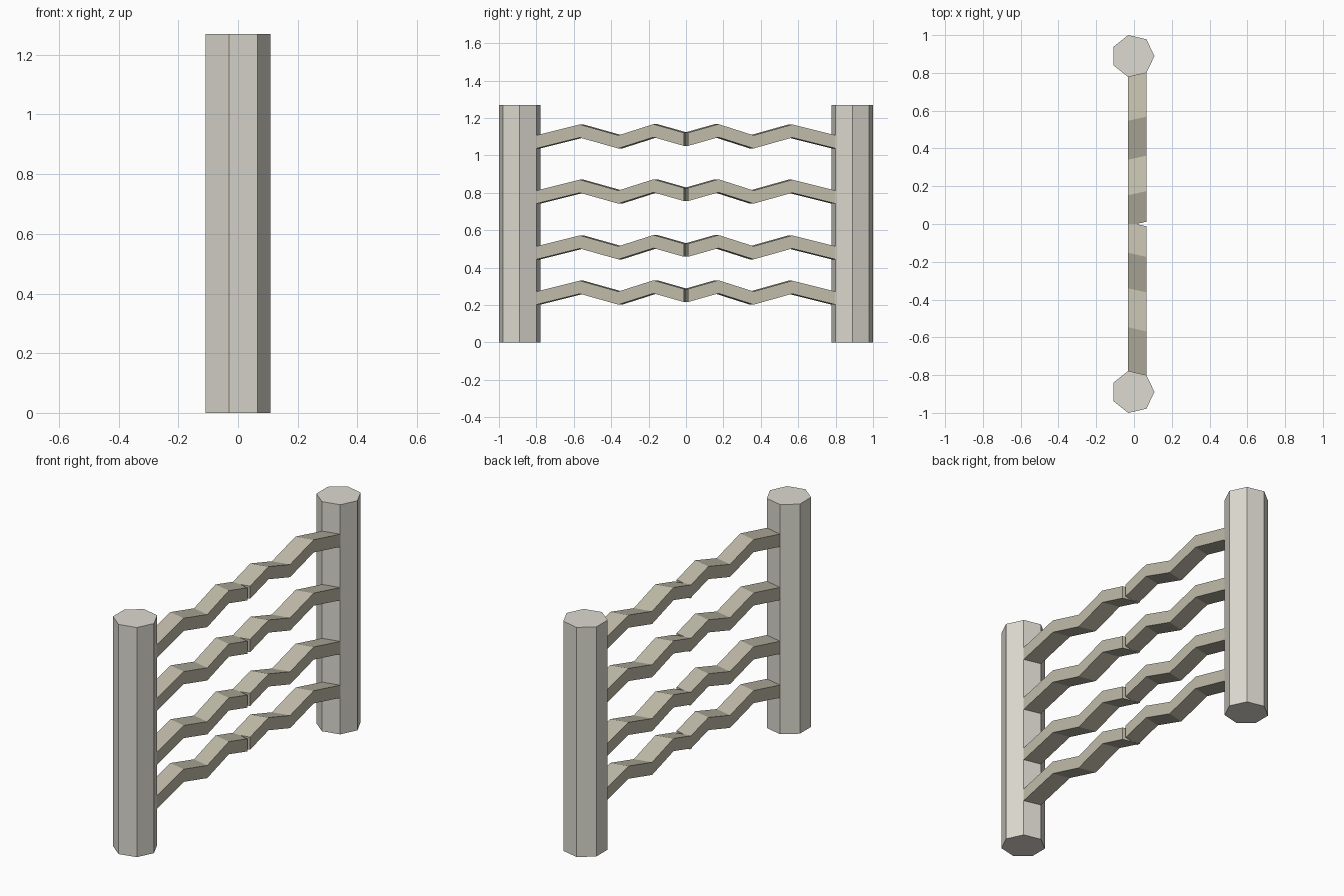
import bpy, bmesh, math

if "Cube" in bpy.data.objects:
    bpy.data.objects.remove(bpy.data.objects["Cube"])

R, CX, CY, H = 0.114, -0.0055, 0.889, 1.27


def material(name, color):
    m = bpy.data.materials.new(name)
    m.diffuse_color = color
    m.use_nodes = True
    m.node_tree.nodes["Principled BSDF"].inputs["Base Color"].default_value = m.diffuse_color
    return m


post_mat = material("pale_post", (0.72, 0.70, 0.63, 1))
rail_mat = material("weathered_rail", (0.53, 0.50, 0.40, 1))


def add_object(name, bm, mat):
    bmesh.ops.recalc_face_normals(bm, faces=bm.faces[:])
    mesh = bpy.data.meshes.new(name)
    bm.to_mesh(mesh)
    bm.free()
    mesh.materials.append(mat)
    obj = bpy.data.objects.new(name, mesh)
    bpy.context.collection.objects.link(obj)


# Seven-sided post with one corner pointing along +x
def post(name, side):
    bm = bmesh.new()
    ring = [bm.verts.new((CX + R * math.cos(i * math.tau / 7),
                          side * CY + R * math.sin(i * math.tau / 7), 0)) for i in range(7)]
    base = bm.faces.new(ring)
    top = bmesh.ops.extrude_face_region(bm, geom=[base], use_keep_orig=True)
    bmesh.ops.translate(bm, vec=(0, 0, H), verts=[v for v in top["geom"] if isinstance(v, bmesh.types.BMVert)])
    add_object(name, bm, post_mat)


# Half rail: slanted section matching the post facet, stepped along a zigzag
X_OUT, X_IN = 0.0656, -0.031
PATH = [(0.800, 0.0), (0.568, 0.058), (0.362, 0.0), (0.174, 0.060), (0.012, 0.014)]
THICK = 0.070


def half_rail(name, side, z):
    bm = bmesh.new()
    rings = []
    for y, dz in PATH:
        ya, yb, zb = side * y, side * (y - 0.0215), z + dz
        rings.append([bm.verts.new(p) for p in (
            (X_OUT, ya, zb), (X_IN, yb, zb), (X_IN, yb, zb + THICK), (X_OUT, ya, zb + THICK))])
    for a, b in zip(rings, rings[1:]):
        for i in range(4):
            j = (i + 1) % 4
            bm.faces.new((a[i], a[j], b[j], b[i]))
    bm.faces.new(rings[-1])  # end at the centre; the other end sits on the post
    add_object(name, bm, rail_mat)


for label, side in (("front", -1), ("back", 1)):
    post(label + "_post", side)
    for n, z in enumerate((0.202, 0.444, 0.742, 1.037)):
        half_rail(f"{label}_rail_{n + 1}", side, z)
